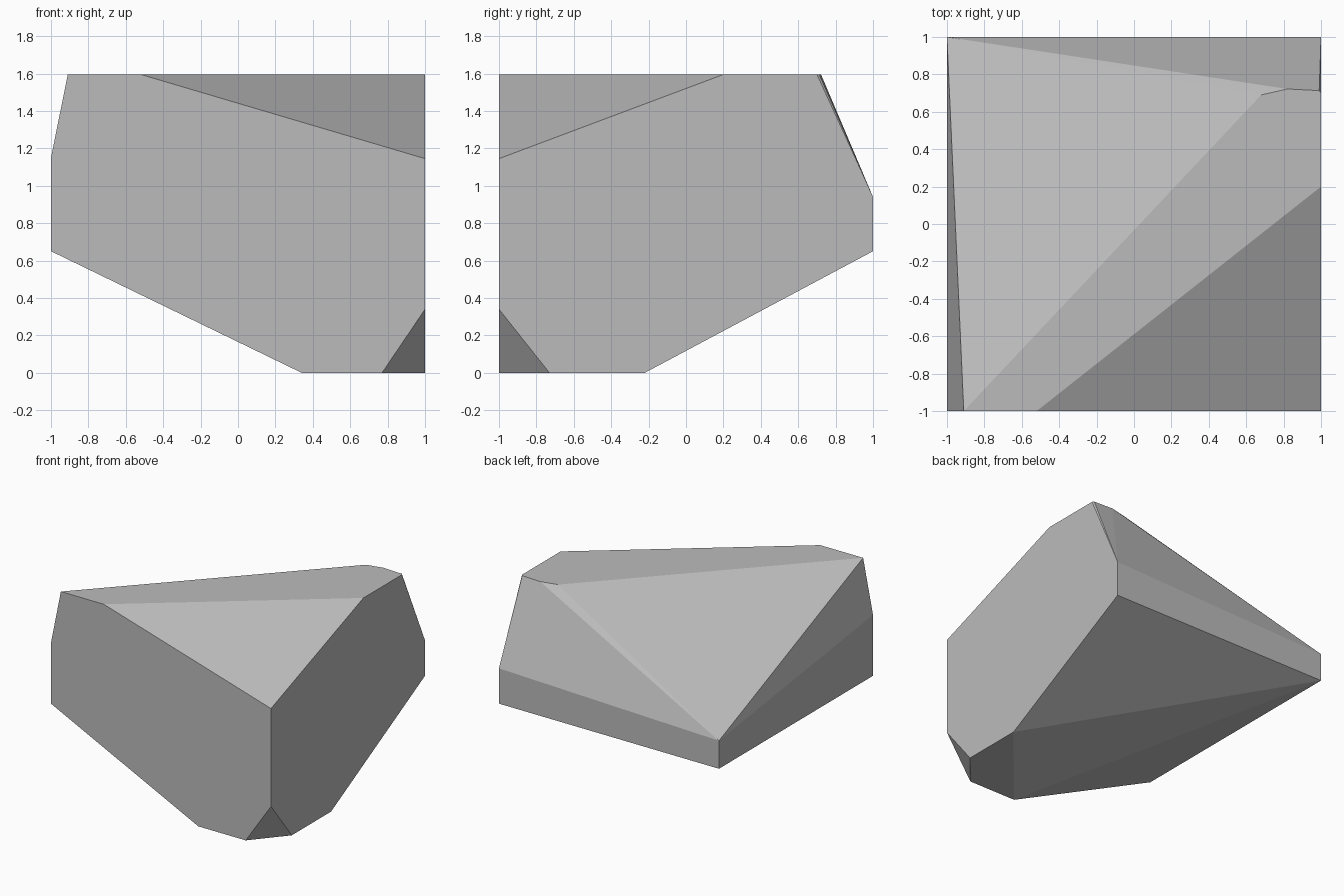
import bpy
import bmesh

if "Cube" in bpy.data.objects:
    bpy.data.objects.remove(bpy.data.objects["Cube"])

TOP, LOW = 1.595, 0.65

# Corner points of the chipped rock, grouped by region
top_rim = [(x, y, TOP) for x, y in (
    (-0.91, -1), (-0.52, -1), (1, 0.2), (1, 0.70),
    (0.99, 0.713), (0.82, 0.722), (0.68, 0.69))]
base_rim = [(x, y, 0) for x, y in (
    (0.34, -1), (0.77, -1), (1, -0.73), (1, -0.22))]
lower_corners = [(x, y, LOW) for x, y in ((-1, -1), (-1, 1), (1, 1))]
upper_corners = [(-1, -1, 1.15), (-1, 1, 0.88), (1, 1, 0.94)]
front_right_edge = [(1, -1, 0.34), (1, -1, 1.145)]

# Flat-faceted convex rock
bm = bmesh.new()
for p in top_rim + base_rim + lower_corners + upper_corners + front_right_edge:
    bm.verts.new(p)
bmesh.ops.convex_hull(bm, input=bm.verts[:])
bmesh.ops.dissolve_limit(bm, angle_limit=0.003, verts=bm.verts[:], edges=bm.edges[:])
bmesh.ops.recalc_face_normals(bm, faces=bm.faces[:])
mesh = bpy.data.meshes.new("rock")
bm.to_mesh(mesh)
bm.free()

# Plain stone colour
stone = bpy.data.materials.new("stone grey")
stone.diffuse_color = (0.5, 0.5, 0.5, 1)
stone.use_nodes = True
stone.node_tree.nodes["Principled BSDF"].inputs["Base Color"].default_value = stone.diffuse_color
mesh.materials.append(stone)

rock = bpy.data.objects.new("rock", mesh)
bpy.context.collection.objects.link(rock)
